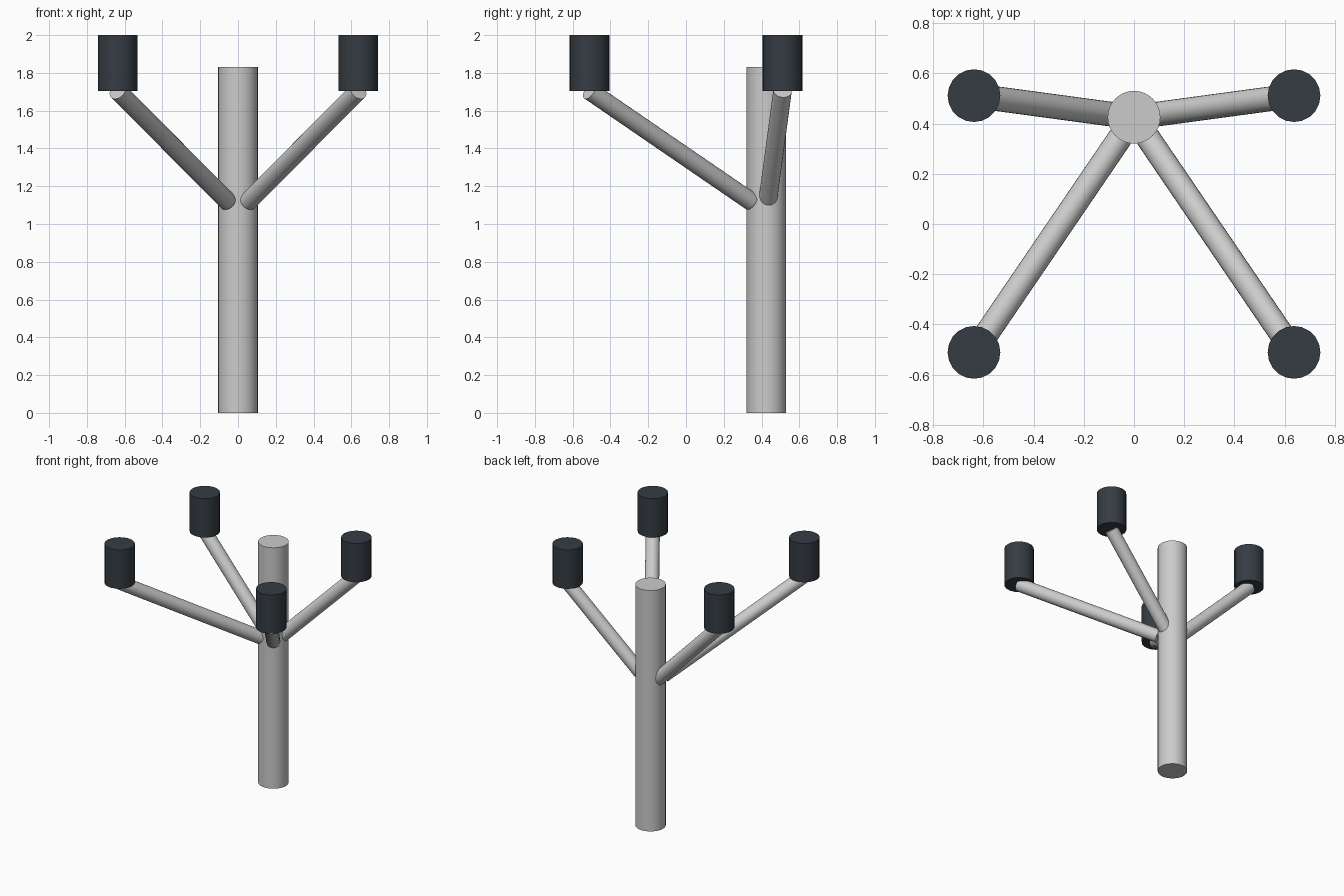
import bpy
import math
from mathutils import Vector

cube = bpy.data.objects.get("Cube")
if cube:
    bpy.data.objects.remove(cube, do_unlink=True)

TRUNK = Vector((0, 0.425, 0))
TRUNK_R = 0.105
ARM_R = 0.049
CUP_X, CUP_Y = 0.637, 0.511
CUP_BASE, CUP_TOP = 1.705, 2.0


def rod(name, start, end, radius, sides):
    """Capped cylinder between two points."""
    start, end = Vector(start), Vector(end)
    axis = end - start
    bpy.ops.mesh.primitive_cylinder_add(
        vertices=sides, radius=radius, depth=axis.length,
        location=(start + end) / 2,
        rotation=axis.to_track_quat('Z', 'Y').to_euler())
    obj = bpy.context.object
    obj.name = name
    bpy.ops.object.shade_smooth_by_angle(angle=math.radians(35))
    return obj


dark = bpy.data.materials.new("dark_cup")
dark.use_nodes = True
colour = (0.035, 0.045, 0.055, 1)
dark.diffuse_color = colour
dark.node_tree.nodes["Principled BSDF"].inputs["Base Color"].default_value = colour

# Upright trunk at the back
rod("trunk", TRUNK, TRUNK + Vector((0, 0, 1.83)), TRUNK_R, 32)

# Four arms rising from the trunk, each carrying a dark cup
fork = TRUNK + Vector((0, 0, 1.064))
for depth, y, inset in (("front", -CUP_Y, 0.085), ("back", CUP_Y, 0.11)):
    for side, sign in (("left", 1), ("right", -1)):
        tip = Vector((sign * CUP_X, y, CUP_BASE))
        rod(f"{depth}_{side}_arm", fork.lerp(tip, inset), tip, ARM_R, 24)
        cup = rod(f"{depth}_{side}_cup", tip, (tip.x, tip.y, CUP_TOP),
                  TRUNK_R, 20)
        cup.data.materials.append(dark)
